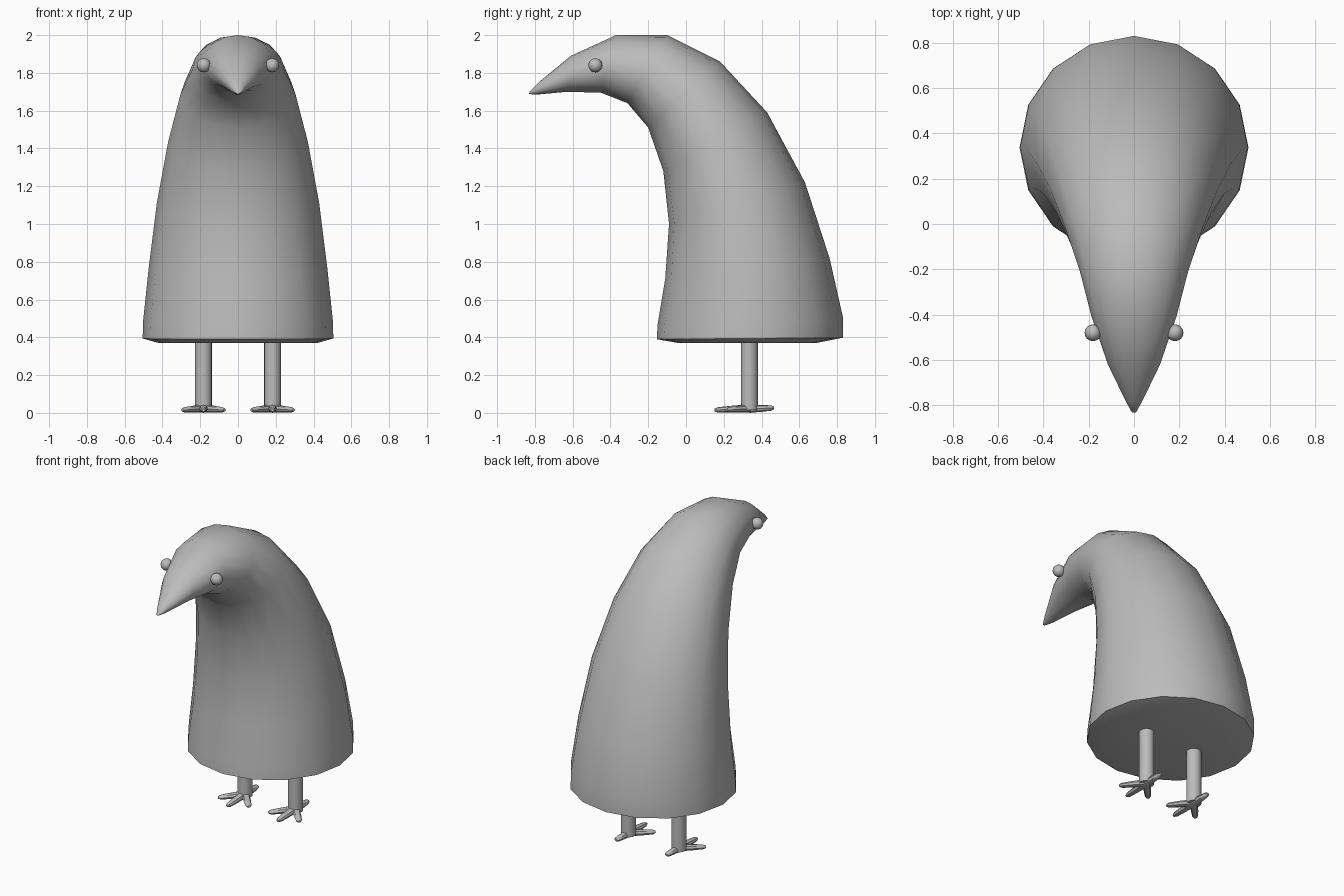
import bpy, bmesh, math
from mathutils import Vector

if "Cube" in bpy.data.objects:
    bpy.data.objects.remove(bpy.data.objects["Cube"])

grey = bpy.data.materials.new("plain grey")
grey.diffuse_color = (0.5, 0.5, 0.5, 1)
grey.use_nodes = True
grey.node_tree.nodes["Principled BSDF"].inputs["Base Color"].default_value = grey.diffuse_color


def finish(name, bm, angle=40):
    bmesh.ops.recalc_face_normals(bm, faces=bm.faces)
    me = bpy.data.meshes.new(name)
    bm.to_mesh(me)
    bm.free()
    me.materials.append(grey)
    ob = bpy.data.objects.new(name, me)
    bpy.context.collection.objects.link(ob)
    bpy.ops.object.select_all(action='DESELECT')
    ob.select_set(True)
    bpy.context.view_layer.objects.active = ob
    bpy.ops.object.shade_smooth_by_angle(angle=math.radians(angle))
    return ob


def loft(name, rings, sides, angle=40):
    """Each ring: centre, first half axis, second half axis."""
    bm = bmesh.new()
    loops = []
    for c, u, v in rings:
        loops.append([bm.verts.new(c + u * math.cos(t) + v * math.sin(t))
                      for t in (2 * math.pi * i / sides for i in range(sides))])
    for a, b in zip(loops, loops[1:]):
        for i in range(sides):
            j = (i + 1) % sides
            bm.faces.new((a[i], a[j], b[j], b[i]))
    bm.faces.new(loops[0])
    bm.faces.new(loops[-1])
    return finish(name, bm, angle)


# Body, bent forward into the beak: front y, front z, back y, back z, half width
profile = [
    (-0.04, 0.37, 0.69, 0.37, 0.42),
    (-0.155, 0.39, 0.83, 0.398, 0.505),
    (-0.15, 0.47, 0.83, 0.51, 0.502),
    (-0.11, 0.71, 0.76, 0.82, 0.473),
    (-0.09, 1.00, 0.63, 1.22, 0.43),
    (-0.12, 1.28, 0.43, 1.59, 0.37),
    (-0.20, 1.51, 0.18, 1.86, 0.305),
    (-0.31, 1.64, -0.10, 2.00, 0.24),
    (-0.45, 1.695, -0.37, 2.00, 0.187),
    (-0.63, 1.70, -0.61, 1.89, 0.115),
    (-0.79, 1.685, -0.78, 1.75, 0.035),
    (-0.832, 1.688, -0.828, 1.70, 0.01),
]
rings = []
for fy, fz, by, bz, w in profile:
    front, back = Vector((0, fy, fz)), Vector((0, by, bz))
    rings.append(((front + back) / 2, Vector((w, 0, 0)), (back - front) / 2))
loft("body", rings, 16, 50)


def toe(name, start, end):
    """Flattened, tapering toe lying on the ground."""
    start, end = Vector(start), Vector(end)
    side = (end - start).cross(Vector((0, 0, 1))).normalized()
    up = Vector((0, 0, 1))
    steps = [(0, 0.024, 0.022), (0.55, 0.022, 0.018),
             (0.9, 0.018, 0.014), (1, 0.009, 0.007)]
    loft(name, [(start.lerp(end, t), side * a, up * b) for t, a, b in steps], 8)


for s, label in ((-1, "left"), (1, "right")):
    # Eye
    bm = bmesh.new()
    bmesh.ops.create_uvsphere(bm, u_segments=16, v_segments=10, radius=0.037)
    bmesh.ops.translate(bm, verts=bm.verts, vec=(s * 0.181, -0.48, 1.84))
    finish(label + "_eye", bm)
    # Leg
    x, y = s * 0.183, 0.335
    u, v = Vector((0.045, 0, 0)), Vector((0, 0.045, 0))
    loft(label + "_leg", [(Vector((x, y, z)), u, v) for z in (0.015, 0.40)], 16)
    # Three front toes and a back toe
    for part, dx, ty in (("inner", -s * 0.112, 0.215), ("middle", 0, 0.15),
                         ("outer", s * 0.112, 0.215)):
        toe(f"{label}_{part}_toe", (x, y, 0.024), (x + dx, ty, 0.015))
    toe(label + "_back_toe", (x, y, 0.022), (x, 0.465, 0.026))
